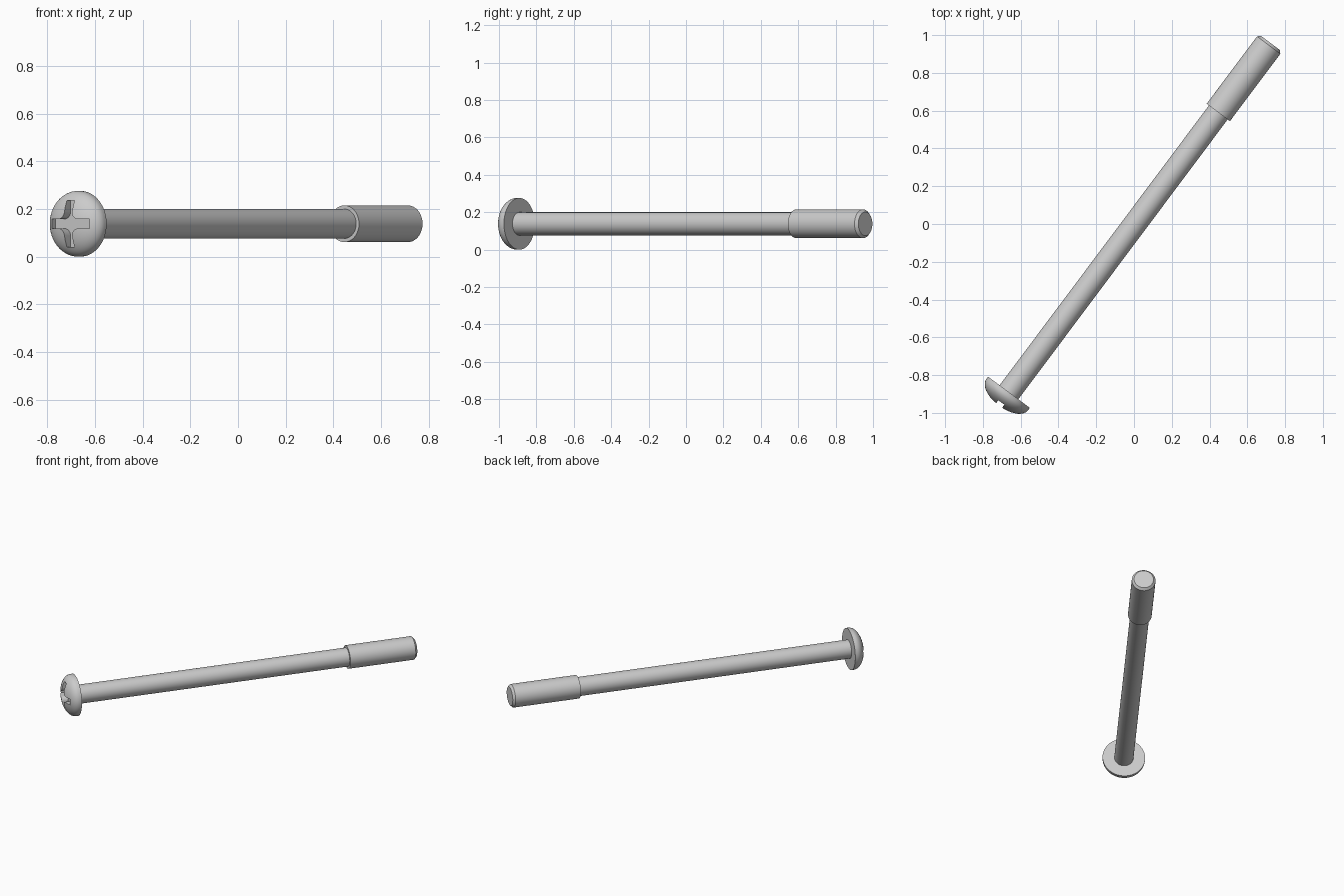
import bpy, bmesh, math
from mathutils import Matrix, Vector

if "Cube" in bpy.data.objects:
    bpy.data.objects.remove(bpy.data.objects["Cube"])

# Screw axis lies flat, tilted in the xy plane
HEAD_R = 0.138
ang = math.radians(53.2)
d = Vector((math.cos(ang), math.sin(ang), 0))
up = Vector((0, 0, 1))
side = d.cross(up)
FRAME = Matrix((up, side, d)).transposed().to_4x4()
FRAME.translation = Vector((0.003, -0.002, HEAD_R))


def add_object(name, bm):
    bmesh.ops.recalc_face_normals(bm, faces=bm.faces)
    bm.transform(FRAME)
    me = bpy.data.meshes.new(name)
    bm.to_mesh(me)
    bm.free()
    ob = bpy.data.objects.new(name, me)
    bpy.context.collection.objects.link(ob)
    return ob


def lathe(name, profile, n=64):
    """Revolve (radius, position along axis) points; r = 0 ends close the solid."""
    bm = bmesh.new()
    vs = [bm.verts.new((r, 0, t)) for r, t in profile]
    es = [bm.edges.new(p) for p in zip(vs, vs[1:])]
    bmesh.ops.spin(bm, geom=vs + es, cent=(0, 0, 0), axis=(0, 0, 1),
                   angle=2 * math.pi, steps=n)
    bmesh.ops.remove_doubles(bm, verts=bm.verts, dist=1e-5)
    return add_object(name, bm)


def smooth(ob):
    bpy.ops.object.select_all(action='DESELECT')
    ob.select_set(True)
    bpy.context.view_layer.objects.active = ob
    bpy.ops.object.shade_smooth_by_angle(angle=math.radians(30))


# Domed head with a short straight rim
RIM, DOME, UNDER = -1.125, 0.075, -1.11
dome = [(HEAD_R * math.sin(a), RIM - DOME * math.cos(a))
        for a in (math.pi / 2 * i / 14 for i in range(15))]
head = lathe("head", dome + [(HEAD_R, UNDER), (0, UNDER)])

# Cross-shaped recess with filleted inner corners
L, w, f = 0.098, 0.02, 0.03
arm = [(L, -w), (L, w)]
for i in range(7):
    a = math.radians(270 - 15 * i)
    arm.append((w + f + f * math.cos(a), w + f + f * math.sin(a)))
bm = bmesh.new()
ring = []
for k in range(4):
    rot = Matrix.Rotation(k * math.pi / 2, 3, 'Z')
    ring += [bm.verts.new(rot @ Vector((x, y, -1.152))) for x, y in arm]
face = bm.faces.new(ring)
ext = bmesh.ops.extrude_face_region(bm, geom=[face])
bmesh.ops.translate(bm, vec=(0, 0, -0.1),
                    verts=[v for v in ext["geom"] if isinstance(v, bmesh.types.BMVert)])
cutter = add_object("recess_cutter", bm)
cutter.hide_render = True

mod = head.modifiers.new("recess", 'BOOLEAN')
mod.operation, mod.solver, mod.object = 'DIFFERENCE', 'EXACT', cutter
bpy.context.view_layer.objects.active = head
bpy.ops.object.modifier_apply(modifier=mod.name)
bpy.data.objects.remove(cutter)

# Shank, and thicker end section with chamfered tip
shank = lathe("shank", [(0, UNDER), (0.062, UNDER), (0.062, 0.74), (0, 0.74)])
end = lathe("thick_end", [(0, 0.74), (0.077, 0.74), (0.077, 1.185),
                          (0.063, 1.2), (0, 1.2)])

for ob in (head, shank, end):
    smooth(ob)
